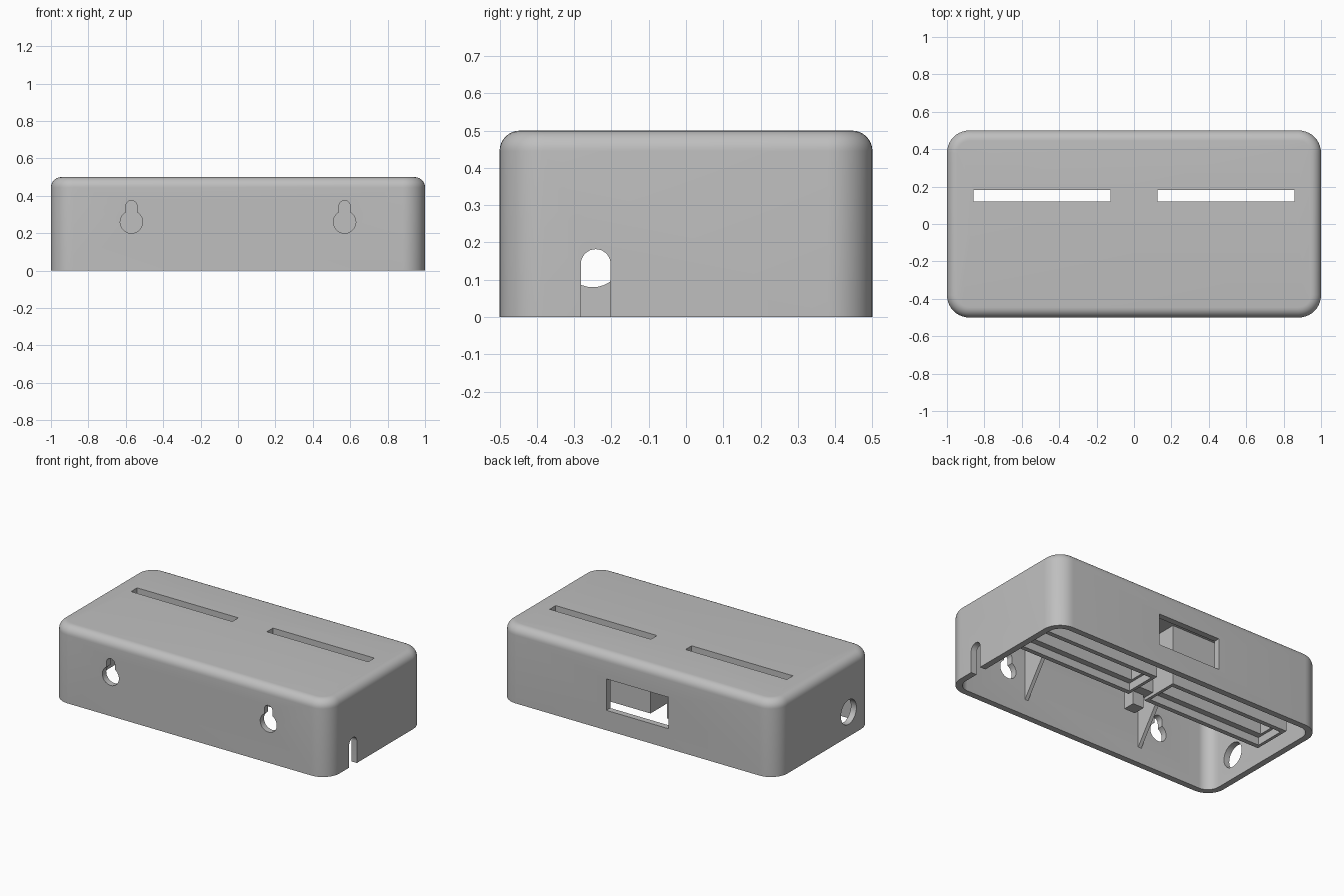
import bpy, bmesh, math
from mathutils import Vector

cube = bpy.data.objects.get("Cube")
if cube:
    bpy.data.objects.remove(cube)

grey = bpy.data.materials.new("light_grey_plastic")
grey.use_nodes = True
COLOUR = (0.52, 0.52, 0.52, 1)
grey.diffuse_color = COLOUR
grey.node_tree.nodes["Principled BSDF"].inputs["Base Color"].default_value = COLOUR


def finish(bm, name):
    bmesh.ops.recalc_face_normals(bm, faces=bm.faces)
    mesh = bpy.data.meshes.new(name)
    bm.to_mesh(mesh)
    bm.free()
    mesh.materials.append(grey)
    ob = bpy.data.objects.new(name, mesh)
    bpy.context.collection.objects.link(ob)
    return ob


def box(name, x, y, z, corner=0, fillet=0):
    """Box from ranges, with optional rounded upright edges and top rim."""
    bm = bmesh.new()
    bmesh.ops.create_cube(bm, size=1)
    for v in bm.verts:
        v.co = [r[1] if c > 0 else r[0] for c, r in zip(v.co, (x, y, z))]
    if corner:
        edges = [e for e in bm.edges if abs(e.verts[0].co.z - e.verts[1].co.z) > 0.01]
        bmesh.ops.bevel(bm, geom=edges, offset=corner, segments=10, profile=0.5, affect='EDGES')
    if fillet:
        edges = [e for e in bm.edges if all(v.co.z > z[1] - 1e-4 for v in e.verts)]
        bmesh.ops.bevel(bm, geom=edges, offset=fillet, segments=8, profile=0.5, affect='EDGES')
    return finish(bm, name)


def prism(name, outline, offset):
    """Extrude a flat outline along the offset vector."""
    bm = bmesh.new()
    face = bm.faces.new([bm.verts.new(p) for p in outline])
    out = bmesh.ops.extrude_face_region(bm, geom=[face])
    bmesh.ops.translate(bm, vec=Vector(offset),
                        verts=[g for g in out["geom"] if isinstance(g, bmesh.types.BMVert)])
    return finish(bm, name)


def arc(cx, cy, r, start, end, n):
    angles = [math.radians(start + (end - start) * i / n) for i in range(n + 1)]
    return [(cx + r * math.cos(a), cy + r * math.sin(a)) for a in angles]


def funnel(name, x, y, low, high, flare):
    """Tapered cutter, wider at the bottom by the flare."""
    ob = box(name, x, y, (low, high))
    for v in ob.data.vertices:
        if v.co.z < (low + high) / 2:
            v.co.x += flare if v.co.x > sum(x) / 2 else -flare
            v.co.y += flare if v.co.y > sum(y) / 2 else -flare
    return ob


def cut(target, cutters):
    for c in cutters:
        m = target.modifiers.new("cut", 'BOOLEAN')
        m.operation, m.solver, m.object = 'DIFFERENCE', 'EXACT', c
    bpy.context.view_layer.update()
    graph = bpy.context.evaluated_depsgraph_get()
    mesh = bpy.data.meshes.new_from_object(target.evaluated_get(graph))
    target.modifiers.clear()
    target.data = mesh
    for c in cutters:
        bpy.data.objects.remove(c)


WALL = 0.04
SLOT_Y = (0.12, 0.183)
SLOTS = {"left": (0.125, 0.857), "right": (-0.857, -0.125)}

# Hollow case, open underneath
case = box("case", (-1, 1), (-0.5, 0.5), (0, 0.5), 0.12, 0.055)
cutters = [box("cavity", (-1 + WALL, 1 - WALL), (-0.5 + WALL, 0.5 - WALL),
               (-0.1, 0.5 - WALL), 0.08)]

# Long slots in the top
for x in SLOTS.values():
    cutters.append(box("slot", x, SLOT_Y, (0.3, 0.6)))

# Keyhole hangers in the front wall
for cx in (-0.57, 0.57):
    profile = arc(cx, 0.26, 0.06, 120, 420, 24) + arc(cx, 0.345, 0.03, 0, 180, 12)
    cutters.append(prism("keyhole", [(x, -0.6, z) for x, z in profile], (0, 0.2, 0)))

# Window in the back, cable notch on the left, round hole on the right
cutters.append(box("window", (-0.225, 0.225), (0.4, 0.6), (0.13, 0.335)))
notch = [(-0.282, -0.1), (-0.202, -0.1)] + arc(-0.242, 0.142, 0.04, 0, 180, 16)
cutters.append(prism("notch", [(0.9, y, z) for y, z in notch], (0.2, 0, 0)))
ring = arc(-0.25, 0.16, 0.08, 0, 350, 35)
cutters.append(prism("round_hole", [(-1.1, y, z) for y, z in ring], (0.2, 0, 0)))
cut(case, cutters)

# Stepped, funnelled guides below the slots, and triangular braces
for side, x in SLOTS.items():
    def grow(d):
        return (x[0] - d, x[1] + d), (SLOT_Y[0] - d * 1.5, SLOT_Y[1] + d * 1.5)

    guide = box(side + "_slot_guide", *grow(0.065), (0.07, 0.47))
    cut(guide, [box("step", *grow(0.045), (0.0, 0.12)),
                funnel("taper", x, SLOT_Y, 0.1, 0.4, 0.03),
                box("throat", x, SLOT_Y, (0.35, 0.6))])
    cx = 0.43 if x[0] > 0 else -0.43
    prism(side + "_brace", [(cx - 0.012, -0.47, 0.09), (cx - 0.012, -0.47, 0.47),
                            (cx - 0.012, -0.2, 0.47)], (0.024, 0, 0))

# Centre bridge and fixing post between the guides
box("centre_bridge", (-0.062, 0.062), (0.02, 0.1), (0.09, 0.47))
box("centre_post", (-0.04, 0.04), (-0.04, 0.04), (0.005, 0.47))

# Smooth rounding, crisp edges
bpy.ops.object.select_all(action='DESELECT')
case.select_set(True)
bpy.context.view_layer.objects.active = case
bpy.ops.object.shade_smooth_by_angle(angle=math.radians(30))
